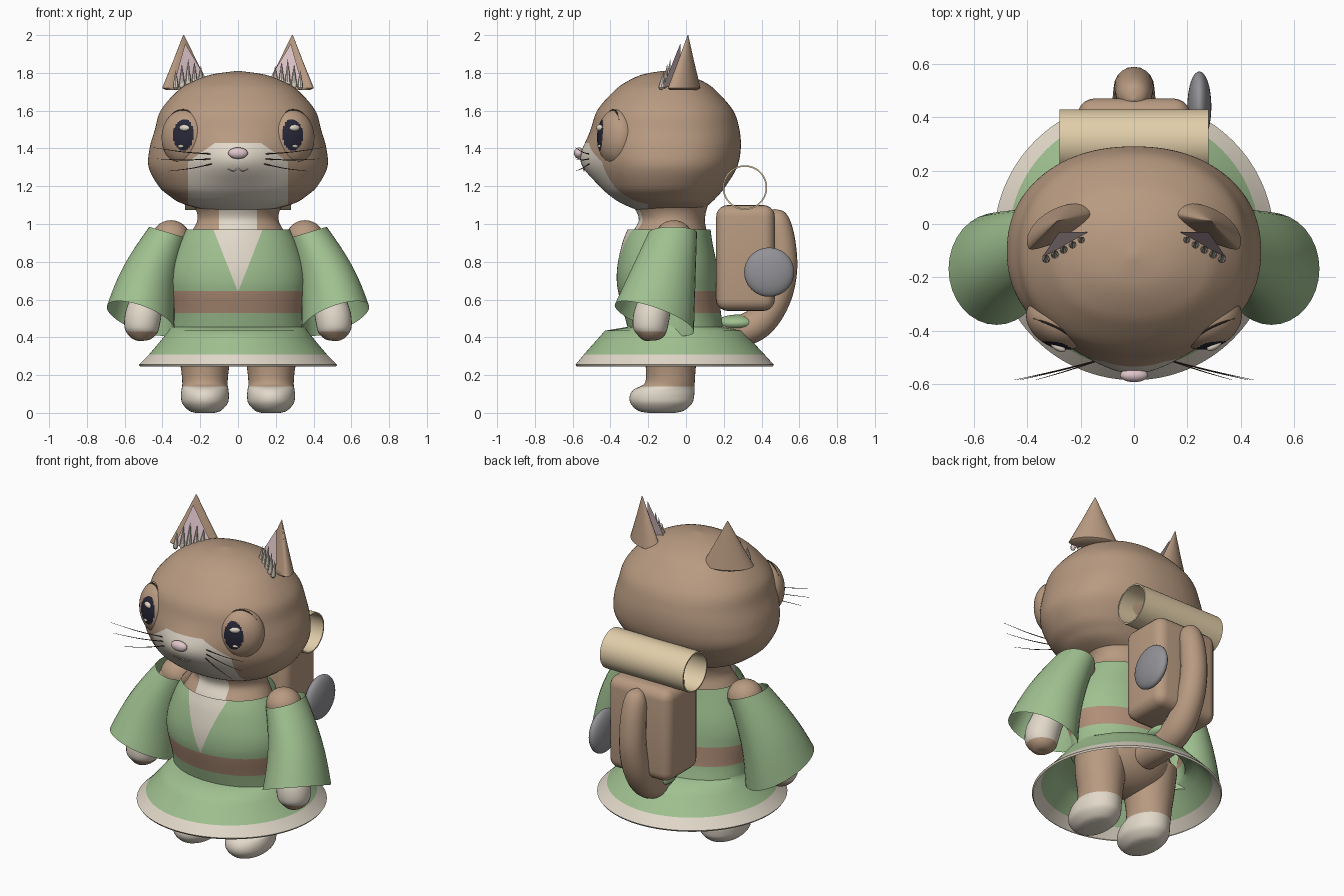
import bpy, bmesh, math
from mathutils import Vector, Matrix

if "Cube" in bpy.data.objects:
    bpy.data.objects.remove(bpy.data.objects["Cube"])

COLOURS = {
    "fur": (0.48, 0.325, 0.22), "cream": (0.76, 0.69, 0.585), "green": (0.35, 0.53, 0.28),
    "sash_brown": (0.43, 0.27, 0.185), "tan": (0.76, 0.62, 0.40), "metal_grey": (0.29, 0.29, 0.31),
    "pink": (0.74, 0.56, 0.59), "navy": (0.02, 0.02, 0.04), "dark_brown": (0.06, 0.045, 0.035),
}
MAT = {}
for key, rgb in COLOURS.items():
    MAT[key] = bpy.data.materials.new(key)
    MAT[key].diffuse_color = (*rgb, 1)


def finish(name, bm, mats, rule=None, cuts=(), angle=40):
    """Cut along colour borders, colour faces by a rule and make a smooth object."""
    bmesh.ops.recalc_face_normals(bm, faces=bm.faces[:])
    mid = sum((v.co for v in bm.verts), Vector()) / len(bm.verts)
    if sum(f.normal.dot(f.calc_center_median() - mid) * f.calc_area() for f in bm.faces) < 0:
        bmesh.ops.reverse_faces(bm, faces=bm.faces[:])
    for co, no in cuts:
        bmesh.ops.bisect_plane(bm, geom=bm.verts[:] + bm.edges[:] + bm.faces[:], dist=1e-5,
                               plane_co=co, plane_no=no)
    if rule:
        for f in bm.faces:
            f.material_index = rule(f.calc_center_median())
    me = bpy.data.meshes.new(name)
    bm.to_mesh(me)
    bm.free()
    for m in mats:
        me.materials.append(MAT[m])
    me.shade_smooth()
    me.set_sharp_from_angle(angle=math.radians(angle))
    ob = bpy.data.objects.new(name, me)
    bpy.context.collection.objects.link(ob)
    return ob


def skin(name, rings, mats, rule=None, cuts=(), caps=True, loop=False):
    """Bridge a list of equal closed rings of points."""
    bm = bmesh.new()
    vs = [[bm.verts.new(p) for p in r] for r in rings]
    n = len(vs[0])
    for a, b in zip(vs, vs[1:] + vs[:1] if loop else vs[1:]):
        for i in range(n):
            bm.faces.new((a[i], a[(i + 1) % n], b[(i + 1) % n], b[i]))
    if caps and not loop:
        bm.faces.new(vs[0])
        bm.faces.new(vs[-1])
    return finish(name, bm, mats, rule, cuts)


def resample(keys, steps):
    """Spline interpolation through tuples."""
    out = []
    for i in range(len(keys) - 1):
        a, b = keys[max(i - 1, 0)], keys[i]
        c, d = keys[i + 1], keys[min(i + 2, len(keys) - 1)]
        for t in (s / steps for s in range(steps)):
            out.append(tuple(q + 0.5 * t * (r - p + t * (2*p - 5*q + 4*r - w + t * (3*(q - r) + w - p)))
                             for p, q, r, w in zip(a, b, c, d)))
    return out + [tuple(keys[-1])]


def oval(z, hx, yf, yb, cx=0, n=96, power=2):
    def bend(v):
        return math.copysign(abs(v) ** (2 / power), v)
    return [Vector((cx + hx * bend(math.cos(a)), (yf + yb) / 2 + (yb - yf) / 2 * bend(math.sin(a)), z))
            for a in (2 * math.pi * i / n for i in range(n))]


def tube(name, path, mats, rule=None, cuts=(), n=20, steps=6):
    """Round tube through (x, y, z, radius) points."""
    pts = resample(path, steps)
    span = Vector(path[-1][:3]) - Vector(path[0][:3])
    k = min(range(3), key=lambda i: abs(span[i]))
    ref = Vector([float(i == k) for i in range(3)])
    rings = []
    for i, p in enumerate(pts):
        t = (Vector(pts[min(i + 1, len(pts) - 1)][:3]) - Vector(pts[max(i - 1, 0)][:3])).normalized()
        v = t.cross(ref).normalized()
        u = v.cross(t)
        r = max(p[3], 0.0005)
        rings.append([Vector(p[:3]) + r * (math.cos(a) * u + math.sin(a) * v)
                      for a in (2 * math.pi * j / n for j in range(n))])
    return skin(name, rings, mats, rule, cuts)


def ball(name, loc, size, mats, yaw=0, seg=24, rule=None):
    bm = bmesh.new()
    bmesh.ops.create_uvsphere(bm, u_segments=seg, v_segments=seg, radius=1)
    bmesh.ops.scale(bm, vec=size, verts=bm.verts[:])
    ob = finish(name, bm, mats, rule)
    ob.location = loc
    ob.rotation_euler.z = yaw


# head: stacked ovals with a muzzle bulge, cream lower face
head_keys = [(1.07, .17, -.25, .08), (1.11, .30, -.34, .13), (1.15, .365, -.395, .17), (1.2, .42, -.435, .21),
             (1.3, .473, -.475, .27), (1.4, .468, -.495, .29), (1.5, .44, -.495, .283), (1.6, .41, -.47, .25),
             (1.7, .325, -.385, .165), (1.75, .25, -.32, .10), (1.79, .145, -.235, .0), (1.81, .01, -.13, -.11)]
head_rings = [oval(*k, n=128, power=2.2) for k in resample(head_keys, 7)]
for ring in head_rings:
    for p in ring:
        if p.y < -0.1:
            p.y -= 0.075 * math.exp(-(p.x / .2) ** 2 - ((p.z - 1.33) / .12) ** 2)


def face_rule(c):
    return int(c.y < -.2 and abs(c.x) < .265 and c.z < 1.43 and c.z < 1.43 - .7 * (abs(c.x) - .12))


skin("head", head_rings, ["fur", "cream"], face_rule,
     [((.265, 0, 0), (1, 0, 0)), ((-.265, 0, 0), (1, 0, 0)), ((0, 0, 1.43), (0, 0, 1)),
      ((.12, 0, 1.43), (.7, 0, 1)), ((-.12, 0, 1.43), (-.7, 0, 1))])
skin("neck", [oval(*k) for k in resample([(.9, .28, -.31, .12), (.96, .245, -.28, .11), (1.02, .215, -.25, .1),
                                          (1.08, .225, -.27, .11), (1.13, .27, -.31, .13)], 5)],
     ["fur", "cream"], lambda c: int(abs(c.x) < .1 and c.y < -.1),
     [((.1, 0, 0), (1, 0, 0)), ((-.1, 0, 0), (1, 0, 0))])
ball("nose", (0, -.567, 1.375), (.052, .026, .03), ["pink"])

# garment: robe with flared skirt, sash, pale V neck and hem
bodice = [(.97, .275, -.31, .13), (.9, .312, -.337, .14), (.8, .35, -.36, .16), (.72, .367, -.367, .17),
          (.645, .366, -.36, .175), (.53, .353, -.33, .185), (.455, .355, -.31, .2)]
skirt = [(.435, .368, -.43, .3), (.40, .395, -.46, .33), (.355, .432, -.5, .373), (.31, .47, -.54, .415),
         (.255, .525, -.585, .465), (.245, .518, -.578, .458)]


def robe_rule(c):
    if c.z < .31:
        return 1
    if .53 < c.z < .645:
        return 2
    return int(c.z > .64 and c.y < 0 and abs(c.x) < .13 * (c.z - .64) / .33)


skin("robe", [oval(*k, n=128) for k in resample(bodice, 6) + skirt], ["green", "cream", "sash_brown"],
     robe_rule, [((0, 0, .64), (.33, 0, -.13)), ((0, 0, .64), (.33, 0, .13)), ((0, 0, .53), (0, 0, 1)),
                 ((0, 0, .645), (0, 0, 1)), ((0, 0, .31), (0, 0, 1))], caps=False)
ball("hips", (0, -.08, .46), (.3, .2, .2), ["fur"])

# tail with the cloth it lifts, rising behind the pack
tube("tail", [(0, .1, .42, .08), (0, .25, .425, .083), (0, .38, .475, .085), (0, .472, .6, .08),
              (0, .512, .75, .076), (0, .507, .9, .073), (0, .485, 1.01, .065), (0, .47, 1.06, .04),
              (0, .466, 1.08, 0)], ["fur"])
ball("tail_cloth", (0, .27, .475), (.1, .11, .045), ["green"])

# backpack, bedroll and pan
bm = bmesh.new()
bmesh.ops.create_cube(bm, size=1, matrix=Matrix.Translation((0, .315, .82)) @ Matrix.Diagonal((.42, .31, .56, 1)))
bmesh.ops.bevel(bm, geom=bm.edges[:], offset=.06, segments=5, profile=.5, affect='EDGES')
finish("backpack", bm, ["fur"])
skin("bedroll", [[Vector((x, .312 + r * math.cos(a), 1.193 + r * math.sin(a)))
                  for a in (math.pi * i / 24 for i in range(48))]
                 for x, r in ((-.28, .118), (.28, .118), (.28, .11), (-.28, .11))], ["tan"], loop=True)
ball("pan", (.245, .44, .745), (.045, .132, .13), ["metal_grey"], seg=32)

for s, side in ((1, "left"), (-1, "right")):
    def mirror(p):
        return Vector((s * p[0], p[1], p[2]))

    # leg and foot
    leg = [(0, .05, -.2, -.06), (.012, .085, -.255, -.01), (.05, .12, -.293, .032), (.09, .127, -.298, .043),
           (.125, .124, -.275, .045), (.155, .12, -.22, .046), (.22, .125, -.212, .05), (.32, .14, -.22, .06),
           (.46, .15, -.22, .08)]
    skin(side + "_leg", [oval(*k, cx=s * .175, n=40) for k in resample(leg, 5)], ["fur", "cream"],
         lambda c: int(c.z < .14), [((0, 0, .14), (0, 0, 1))])

    # shoulder, and arm with pale paw and brown fingertips
    ball(side + "_shoulder", (s * .355, -.065, .925), (.1, .1, .095), ["fur"])
    arm = [(.36, -.075, .93, .08), (.42, -.11, .8, .09), (.48, -.16, .6, .09), (.505, -.185, .5, .096),
           (.51, -.19, .43, .085), (.512, -.195, .39, .045), (.512, -.195, .38, 0)]
    tube(side + "_arm", [(s * x, y, z, r) for x, y, z, r in arm], ["fur", "cream"],
         lambda c: int(.43 < c.z < .7), [((0, 0, .43), (0, 0, 1))], n=28)

    # flared sleeve
    rings = []
    for t in (i / 8 for i in range(9)):
        c = Vector((.37, -.07, .955)).lerp(Vector((.515, -.168, .5)), t)
        c.x += .025 * math.sin(math.pi * t)
        u = Vector((.1, 0, .03)).lerp(Vector((.18, 0, .06)), t)
        v = Vector((0, -.128, 0)).lerp(Vector((0, -.21, .07)), t)
        rings.append([mirror(c + u * math.cos(a) + v * math.sin(a)) for a in (math.pi * j / 16 for j in range(32))])
    skin(side + "_sleeve", rings, ["green"], caps=False)

    # ear: half cone with flat front, pink plate and tufts
    c, d, n = Vector((.27, -.025, 1.71)), Vector((.88, -.47, 0)), Vector((-.47, -.88, 0))
    apex = Vector((.288, .01, 2.0))
    base = [c + d * .142 * math.cos(a) + n * math.sin(a) * (.03 if math.sin(a) > 0 else .085)
            for a in (math.pi * j / 16 for j in range(32))]
    ear = []
    for t, z in ((.85, -.005), (1, .01), (.93, .03), (.5, .15), (.02, .29)):
        foot = c.lerp(apex, max(0, z / .29))
        ear.append([mirror(foot + (p - c) * t) for p in base])
    skin(side + "_ear", ear, ["fur"])
    inner, outer, tip = Vector((.16, -.03, 1.755)), Vector((.345, -.125, 1.72)), Vector((.28, -.03, 1.955))
    bm = bmesh.new()
    corners = [bm.verts.new(mirror(p)) for p in (inner, outer, tip, inner.lerp(outer, .5) + Vector((.01, .02, 0)))]
    for trio in ((0, 1, 2), (0, 2, 3), (2, 1, 3), (1, 0, 3)):
        bm.faces.new([corners[k] for k in trio])
    finish(side + "_inner_ear", bm, ["pink"])
    for k in range(5):
        p = inner.lerp(outer, .22 + .18 * k) + Vector((-.004, -.012, 0))
        q = p + Vector((0, .015, .09 + .025 * (2 - abs(k - 2))))
        tube(side + "_ear_tuft", [(*mirror(p - Vector((0, 0, .012))), 0), (*mirror(p), .015),
                                  (*mirror(p.lerp(q, .5)), .009), (*mirror(q), 0)], ["cream"], n=8, steps=2)

    # eye: raised lid mound with a dark pupil and highlights
    yaw = s * math.radians(28)
    centre = Vector((s * .283, -.368, 1.457))
    size = Vector((.128, .095, .15))
    shift = -s * .035
    ball(side + "_eye", centre, size, ["fur", "navy"], yaw, 80,
         lambda p: int(p.y < 0 and ((p.x - shift) / .054) ** 2 + ((p.z - .015) / .083) ** 2 < 1))
    turn = Matrix.Rotation(yaw, 3, 'Z')

    def on_eye(x, z, lift=1.0):
        y = -size.y * math.sqrt(max(0, 1 - (x / size.x) ** 2 - (z / size.z) ** 2)) * lift
        return centre + turn @ Vector((x, y, z))

    ball(side + "_eye_shine", on_eye(shift + .008, .052), (.031, .014, .017), ["cream"], yaw, 12)
    ball(side + "_eye_glint", on_eye(shift + s * .01, -.045), (.017, .007, .008), ["cream"], yaw, 12)
    tube(side + "_lash", [(*on_eye(s * x, z, 1.05), r) for x, z, r in
                          ((-.07, .118, .001), (-.02, .145, .004), (.04, .138, .004), (.09, .095, .001))],
         ["dark_brown"], n=8)

    # whiskers and mouth
    for z0, x1, z1 in ((1.37, .45, 1.405), (1.345, .43, 1.345), (1.32, .37, 1.28)):
        tube(side + "_whisker", [(s * .13, -.51, z0, .003), (s * (.13 + x1) / 2, -.55, (z0 + z1) / 2 - .006, .0022),
                                 (s * x1, -.585, z1, .0008)], ["dark_brown"], n=6, steps=4)
    tube(side + "_mouth", [(0, -.542, 1.295, .003), (s * .025, -.54, 1.28, .003), (s * .055, -.538, 1.292, .002)],
         ["pink"], n=6, steps=4)

for m in bpy.data.materials:
    if m.users and not m.is_grease_pencil:
        m.use_nodes = True
        m.node_tree.nodes["Principled BSDF"].inputs["Base Color"].default_value = m.diffuse_color
